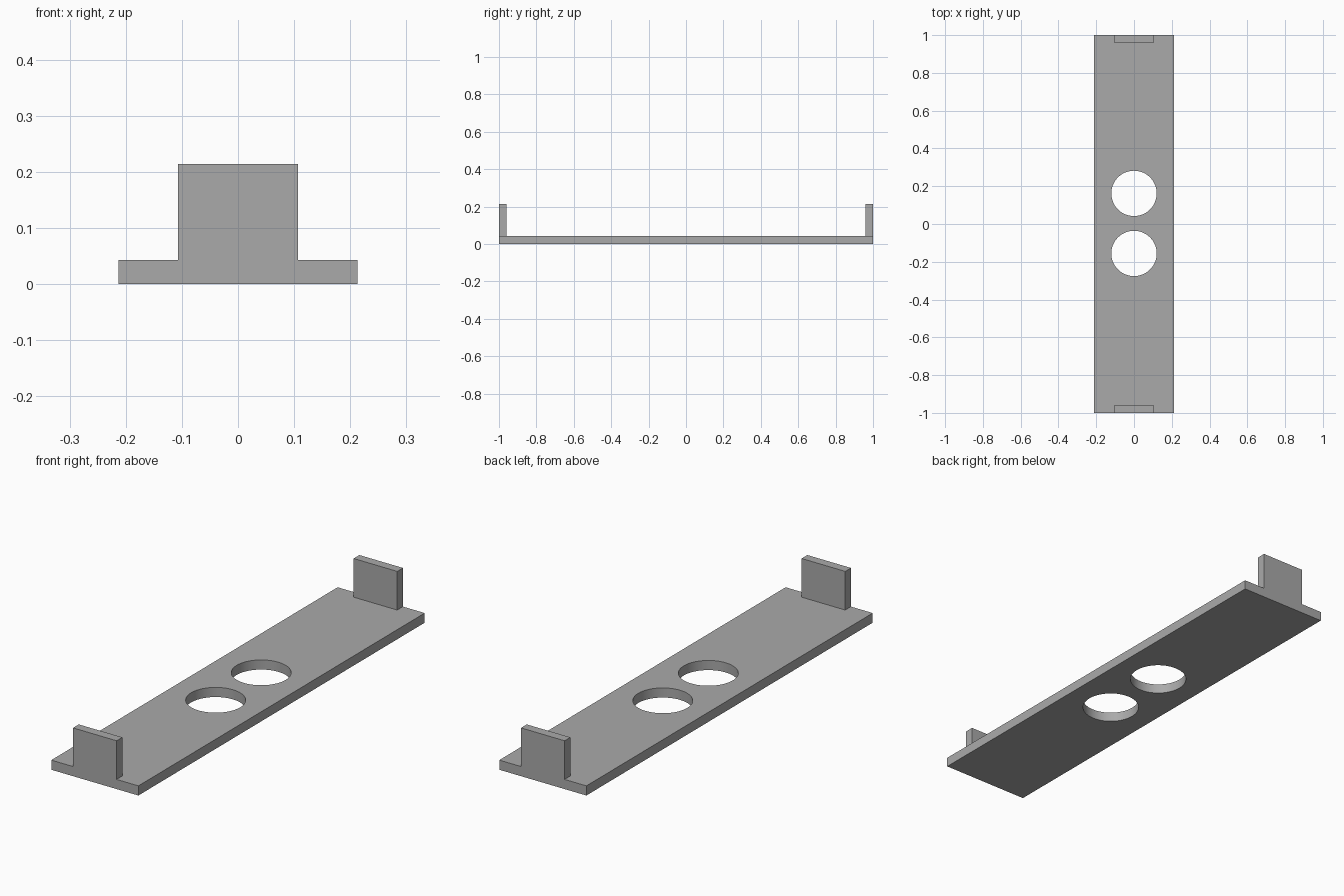
import bpy

default_cube = bpy.data.objects.get("Cube")
if default_cube:
    bpy.data.objects.remove(default_cube, do_unlink=True)

LENGTH, WIDTH, THICK = 2.0, 0.426, 0.0426
TAB_WIDTH, TAB_DEPTH, TOP = 0.213, 0.04, 0.2135
HOLE_RADIUS = 0.12
HOLES = (0.162, -0.156)

# Single grey material
grey = bpy.data.materials.new("plain grey")
grey.use_nodes = True
colour = (0.40, 0.40, 0.40, 1)
grey.diffuse_color = colour
grey.node_tree.nodes["Principled BSDF"].inputs["Base Color"].default_value = colour


def box(name, size, centre):
    bpy.ops.mesh.primitive_cube_add(size=1, location=centre)
    obj = bpy.context.object
    obj.name = name
    obj.scale = size
    bpy.ops.object.transform_apply(location=False, rotation=False, scale=True)
    obj.data.materials.append(grey)
    return obj


# Base plate
plate = box("base_plate", (WIDTH, LENGTH, THICK), (0, 0, THICK / 2))

# Two round through-holes
for y in HOLES:
    bpy.ops.mesh.primitive_cylinder_add(
        vertices=64, radius=HOLE_RADIUS, depth=THICK * 4, location=(0, y, THICK / 2))
    cutter = bpy.context.object
    cutter.name = "hole_cutter"
    cutter.hide_render = True
    cutter.data.materials.append(grey)
    bpy.context.view_layer.objects.active = plate
    cut = plate.modifiers.new("hole", "BOOLEAN")
    cut.operation = "DIFFERENCE"
    cut.solver = "EXACT"
    cut.object = cutter
    bpy.ops.object.modifier_apply(modifier=cut.name)
    bpy.data.objects.remove(cutter, do_unlink=True)

# Smooth hole walls, crisp plate edges
bpy.ops.object.select_all(action="DESELECT")
plate.select_set(True)
bpy.context.view_layer.objects.active = plate
bpy.ops.object.shade_smooth_by_angle()

# Upright tabs flush with each end
for name, side in (("front_tab", -1), ("back_tab", 1)):
    box(name, (TAB_WIDTH, TAB_DEPTH, TOP - THICK),
        (0, side * (LENGTH - TAB_DEPTH) / 2, (TOP + THICK) / 2))
